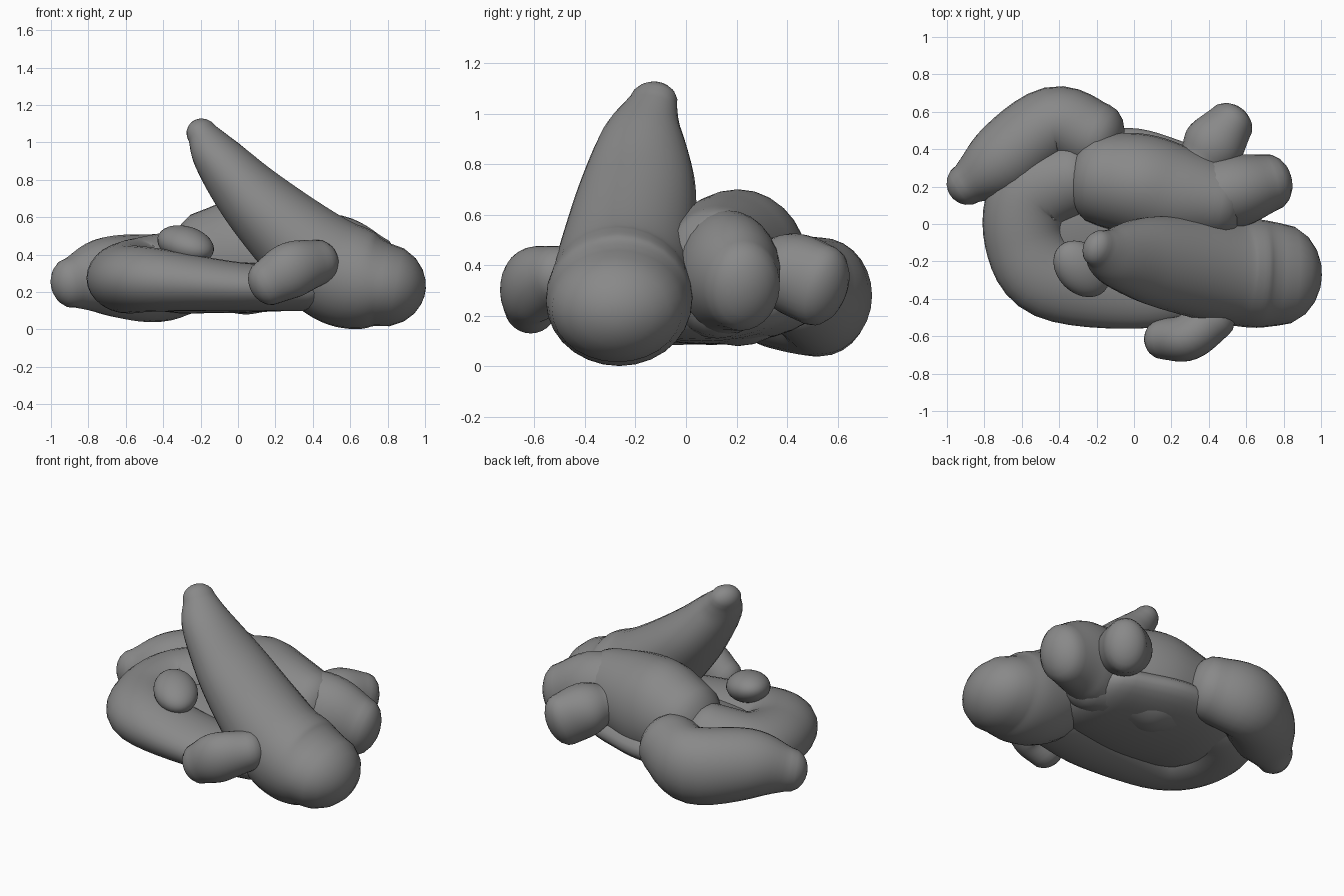
import bpy, bmesh, math
from mathutils import Vector

if "Cube" in bpy.data.objects:
    bpy.data.objects.remove(bpy.data.objects["Cube"])

SIDES = 28
GREY = bpy.data.materials.new("dark_grey")
GREY.diffuse_color = (.25, .25, .25, 1)
GREY.use_nodes = True
GREY.node_tree.nodes["Principled BSDF"].inputs["Base Color"].default_value = GREY.diffuse_color


def catmull(keys, steps=6):
    """Smoothly interpolate key sections (x, y, z, half_width, half_height)."""
    ext = [[2 * a - b for a, b in zip(keys[0], keys[1])]] + list(keys)
    ext.append([2 * a - b for a, b in zip(keys[-1], keys[-2])])
    out = []
    for i in range(1, len(ext) - 2):
        for s in range(steps):
            t = s / steps
            out.append([0.5 * (2 * p1 + (p2 - p0) * t
                        + (2 * p0 - 5 * p1 + 4 * p2 - p3) * t * t
                        + (3 * p1 - p0 - 3 * p2 + p3) * t ** 3)
                        for p0, p1, p2, p3 in zip(*ext[i - 1:i + 3])])
    out.append(list(keys[-1]))
    return out


def finish(bm, name):
    """Turn a bmesh into a smooth grey object."""
    bmesh.ops.recalc_face_normals(bm, faces=bm.faces)
    for f in bm.faces:
        f.smooth = True
    me = bpy.data.meshes.new(name)
    bm.to_mesh(me)
    bm.free()
    me.materials.append(GREY)
    ob = bpy.data.objects.new(name, me)
    bpy.context.collection.objects.link(ob)
    return ob


def limb(name, keys, cap_start, cap_end):
    """Soft round-ended tube lofted through elliptical sections."""
    secs = catmull(keys)
    pts = [Vector(s[:3]) for s in secs]
    tans = [(pts[min(i + 1, len(pts) - 1)] - pts[max(i - 1, 0)]).normalized()
            for i in range(len(pts))]
    rings = [(p, t, s[3], s[4]) for p, t, s in zip(pts, tans, secs)]
    angles = [math.radians(a) for a in (20, 40, 58, 73, 84)]
    p, t, w, h = rings[0]
    head = [(p - t * cap_start * math.sin(a), t, w * math.cos(a), h * math.cos(a))
            for a in reversed(angles)]
    p, t, w, h = rings[-1]
    tail = [(p + t * cap_end * math.sin(a), t, w * math.cos(a), h * math.cos(a))
            for a in angles]
    bm = bmesh.new()
    loops = []
    for p, t, w, h in head + rings + tail:
        side = t.cross(Vector((0, 0, 1))).normalized()
        up = side.cross(t)
        loops.append([bm.verts.new(p + side * w * math.cos(k * math.tau / SIDES)
                                   + up * h * math.sin(k * math.tau / SIDES))
                      for k in range(SIDES)])
    for a, b in zip(loops, loops[1:]):
        for k in range(SIDES):
            n = (k + 1) % SIDES
            bm.faces.new((a[k], a[n], b[n], b[k]))
    bm.faces.new(loops[0])
    bm.faces.new(loops[-1])
    return finish(bm, name)


def lump(name, loc, radii, rot):
    """Rotated ellipsoid."""
    bm = bmesh.new()
    bmesh.ops.create_uvsphere(bm, u_segments=SIDES, v_segments=16, radius=1)
    ob = finish(bm, name)
    ob.location, ob.scale = loc, radii
    ob.rotation_euler = [math.radians(a) for a in rot]


# Large head sweeping up into a blunt crest
limb("head_crest", [(-.19, -.13, 1.045, .10, .08), (-.10, -.17, .91, .165, .135),
                    (.07, -.19, .71, .23, .185), (.30, -.225, .49, .265, .235),
                    (.50, -.255, .325, .28, .275), (.65, -.265, .265, .29, .27),
                    (.77, -.27, .24, .275, .225)], .085, .235)

# Curled lower body
limb("curled_body", [(.35, -.30, .22, .20, .12), (0, -.34, .23, .22, .13),
                     (-.44, -.285, .265, .225, .17), (-.58, -.08, .27, .22, .185),
                     (-.54, .15, .29, .23, .195), (-.32, .25, .33, .20, .20)], .15, .15)

# Raised torso behind the head
limb("torso", [(-.16, .24, .37, .25, .27), (.02, .21, .39, .275, .31),
               (.20, .16, .39, .27, .29), (.45, .12, .37, .22, .26)], .19, .15)

# Belly closing the curl from below
limb("belly", [(-.30, .10, .235, .40, .15), (0, .08, .23, .43, .14),
               (.30, .06, .23, .36, .13)], .28, .20)

# Thick tail curling round the back left
limb("tail", [(-.89, .215, .25, .115, .135), (-.70, .34, .285, .20, .21),
              (-.43, .53, .275, .205, .235), (-.20, .46, .32, .19, .20)], .11, .14)

# Hind legs
limb("right_hind_leg", [(.30, .14, .37, .19, .25), (.53, .175, .37, .20, .24),
                        (.72, .22, .32, .155, .185)], .12, .12)
limb("back_hind_leg", [(.36, .33, .39, .13, .12), (.425, .42, .37, .165, .16),
                       (.51, .53, .32, .13, .165)], .10, .10)

# Front paw and small paw resting on the body
limb("front_paw", [(.16, -.615, .25, .11, .125), (.29, -.605, .32, .125, .15),
                   (.43, -.50, .36, .12, .12)], .10, .10)
lump("small_paw", (-.28, -.24, .455), (.175, .13, .095), (0, 15, -45))
